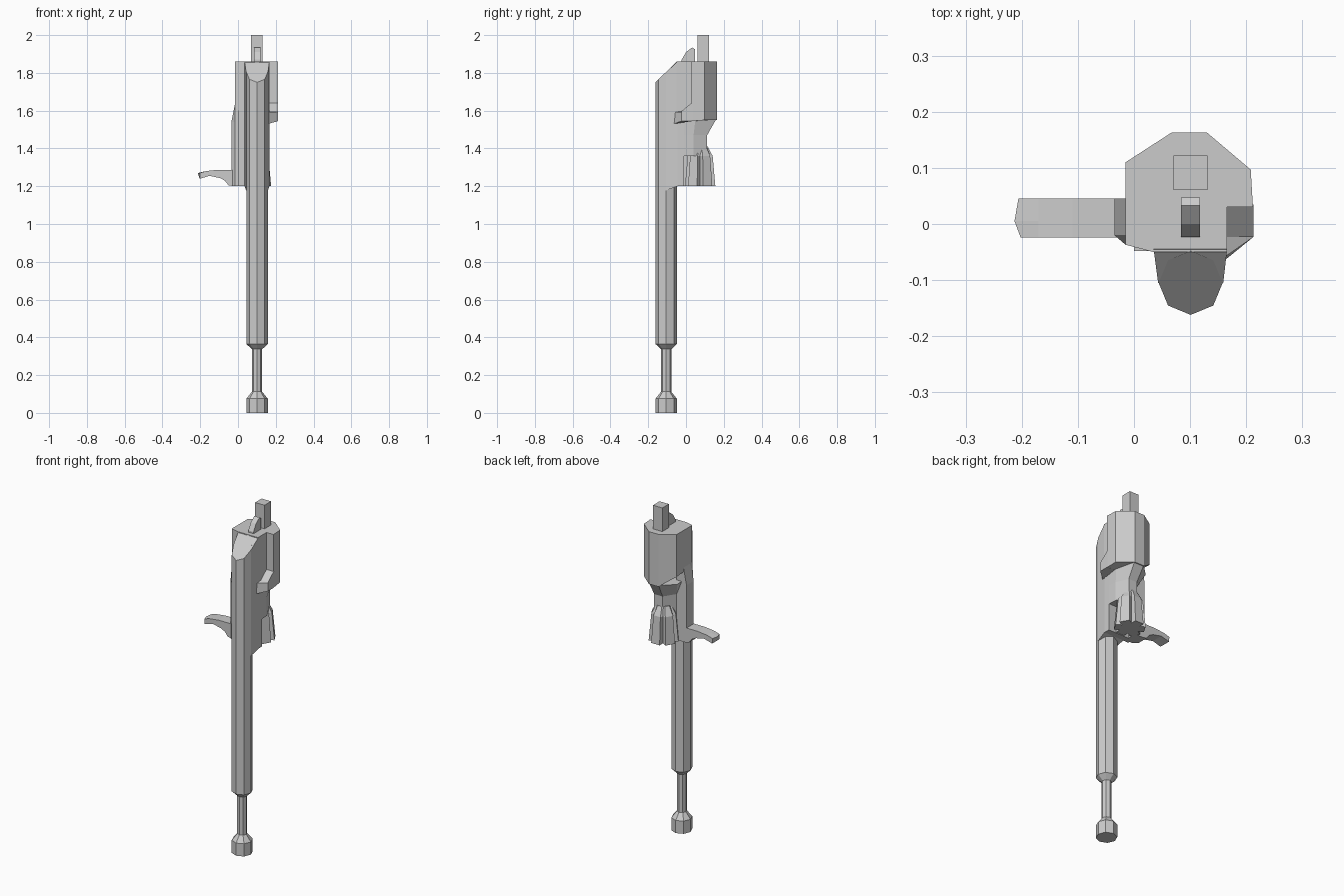
import bpy, bmesh
from math import cos, sin, pi, radians
from mathutils import Vector

if "Cube" in bpy.data.objects:
    bpy.data.objects.remove(bpy.data.objects["Cube"])


def loft(name, rings):
    """Closed solid through rings of equal point count."""
    bm = bmesh.new()
    vs = [[bm.verts.new(p) for p in r] for r in rings]
    n = len(vs[0])
    for a, b in zip(vs, vs[1:]):
        for i in range(n):
            j = (i + 1) % n
            bm.faces.new((a[i], a[j], b[j], b[i]))
    bm.faces.new(vs[0][::-1])
    bm.faces.new(vs[-1])
    bmesh.ops.recalc_face_normals(bm, faces=bm.faces)
    me = bpy.data.meshes.new(name)
    bm.to_mesh(me)
    bm.free()
    ob = bpy.data.objects.new(name, me)
    bpy.context.collection.objects.link(ob)
    return ob


def flat(points, z):
    return [(x, y, z) for x, y in points]


def box(name, x0, x1, y0, y1, z0, z1):
    pts = [(x0, y0), (x1, y0), (x1, y1), (x0, y1)]
    return loft(name, [flat(pts, z0), flat(pts, z1)])


# Barrel and stepped muzzle, eight sided; its top is sliced on a slope
CX, CY, R = 0.101, -0.105, 0.057
profile = [(R, 0), (R, 0.075), (0.027, 0.112), (0.027, 0.337), (R, 0.365)]
octagon = [(cos(i * pi / 4), sin(i * pi / 4)) for i in range(8)]
rings = [[(CX + r * c, CY + r * s, z) for c, s in octagon] for r, z in profile]
rings.append([(CX + R * c, CY + R * s, 1.75 + R * (1 + s) * 0.97) for c, s in octagon])
loft("barrel", rings)

# Filler joining barrel to body, sloped on top like the barrel
filler = [(0.043, -0.105), (0.159, -0.105), (0.166, -0.045), (0.035, -0.045)]
top = [(x, y, 1.86 if y > -0.1 else 1.805) for x, y in filler]
bottom = [(x, y, 1.20 if y > -0.1 else 1.178) for x, y in filler]
loft("barrel_joint", [bottom, top])

# Main body housing
outline = [(-0.015, -0.037), (0.035, -0.05), (0.166, -0.05), (0.166, 0.03),
           (0.212, 0.03), (0.208, 0.097), (0.13, 0.163), (0.067, 0.163), (-0.015, 0.11)]
low_z = [1.62, 1.55, 1.53, 1.545, 1.545, 1.55, 1.55, 1.55, 1.61]
loft("housing", [[(x, y, z) for (x, y), z in zip(outline, low_z)], flat(outline, 1.86)])

# Narrow waist under the housing
wide = [(0.0, -0.04), (0.164, -0.04), (0.164, 0.05), (0.13, 0.16), (0.067, 0.16), (-0.005, 0.09)]
thin = [(0.0, -0.04), (0.164, -0.04), (0.16, 0.04), (0.13, 0.112), (0.075, 0.112), (0.03, 0.04)]
loft("waist", [flat(thin, 1.36), flat(thin, 1.47), flat(wide, 1.555)])

# Inner core and left side wall
box("core", 0.0, 0.165, -0.048, -0.01, 1.20, 1.60)
wall = [(-0.035, -0.02), (-0.015, -0.037), (0.03, -0.037), (0.03, 0.045), (-0.035, 0.045)]
wall_top = [(max(x, -0.015), y) for x, y in wall]
loft("left_wall", [flat(wall, 1.20), flat(wall, 1.54), flat(wall_top, 1.64)])

# Right side ledge with sloping front
ledge = [(0.035, 1.645), (-0.023, 1.598), (-0.06, 1.592), (-0.066, 1.53), (0.035, 1.545)]
loft("right_ledge", [[(0.16, y, z) for y, z in ledge],
                     [(0.213, max(y, -0.023), max(z, 1.545)) for y, z in ledge]])

# Fluted base: notches fade out towards the waist
def fluted(r, notch, z):
    pts = []
    for k in range(6):
        for da, rad in ((-19, r), (19, r), (30, notch)):
            a = radians(90 + 60 * k + da)
            pts.append((0.092 + rad * cos(a), 0.075 + rad * sin(a), z))
    return pts


loft("fluted_base", [fluted(0.085, 0.055, 1.20), fluted(0.07, 0.056, 1.36),
                     fluted(0.042, 0.04, 1.41)])

# Curved side handle
handle = [(-0.02, 1.20), (-0.05, 1.205), (-0.07, 1.23), (-0.095, 1.243), (-0.15, 1.255),
          (-0.203, 1.24), (-0.213, 1.27), (-0.17, 1.28), (-0.11, 1.287), (-0.02, 1.287)]
def handle_ring(y, tip):
    return [(max(x, tip), y, z) for x, z in handle]


loft("side_handle", [handle_ring(-0.024, -0.202), handle_ring(0.005, -0.215),
                     handle_ring(0.045, -0.206)])

# Top rod and sight fin
box("top_rod", 0.07, 0.131, 0.061, 0.122, 1.84, 2.0)
fin = [(-0.023, 1.85), (-0.023, 1.87), (0.0, 1.91), (0.033, 1.935), (0.047, 1.925), (0.047, 1.85)]
loft("sight_fin", [[(x, y, z) for y, z in fin] for x in (0.084, 0.118)])
